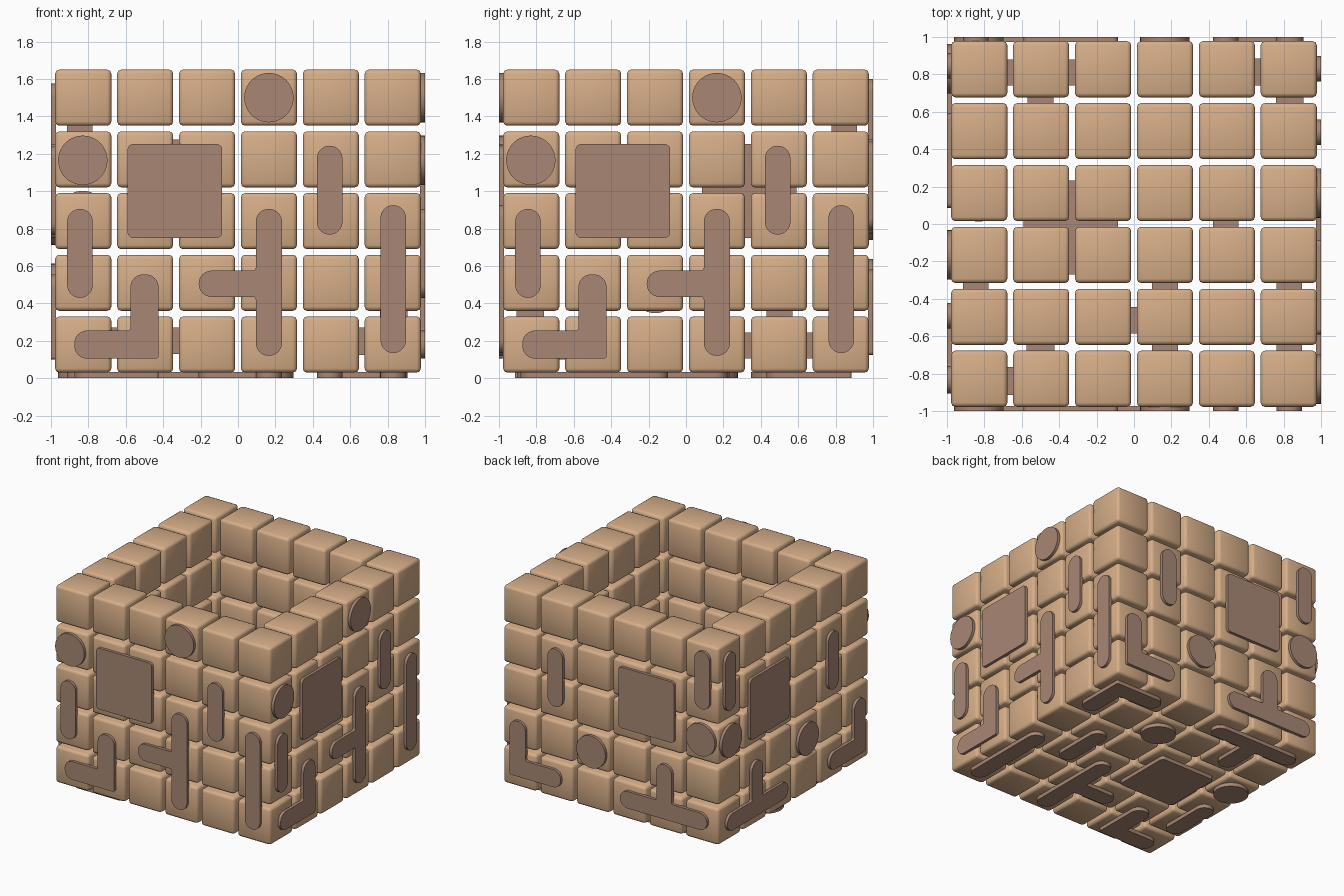
import bpy, bmesh, math
from mathutils import Vector

if "Cube" in bpy.data.objects:
    bpy.data.objects.remove(bpy.data.objects["Cube"])


def material(name, rgb):
    m = bpy.data.materials.new(name)
    m.diffuse_color = (*rgb, 1)
    m.use_nodes = True
    m.node_tree.nodes["Principled BSDF"].inputs["Base Color"].default_value = m.diffuse_color
    return m


TAN = material("tan_block", (0.672, 0.423, 0.246))
BROWN = material("brown_plate", (0.395, 0.243, 0.178))


# --- Rounded blocks: an open box, one block thick, 6 x 6 x 5 ---
def block_mesh():
    bm = bmesh.new()
    bmesh.ops.create_cube(bm, size=0.30)
    bmesh.ops.bevel(bm, geom=bm.edges[:], offset=0.022, segments=2, profile=0.5,
                    affect='EDGES')
    me = bpy.data.meshes.new("block")
    bm.to_mesh(me)
    bm.free()
    for p in me.polygons:
        p.use_smooth = True
    me.materials.append(TAN)
    return me


BLOCK = block_mesh()
for k in range(5):
    for j in range(6):
        for i in range(6):
            if k == 0 or i in (0, 5) or j in (0, 5):
                kind = "floor_block" if k == 0 else "wall_block"
                ob = bpy.data.objects.new(kind, BLOCK)
                ob.location = ((i - 2.5) * 0.331, (j - 2.5) * 0.331, 0.18 + 0.33 * k)
                bpy.context.collection.objects.link(ob)


# --- Flat plate outlines as corners (u, v, radius) ---
def rect(u0, u1, v0, v1, r):
    return [(u0, v0, r), (u1, v0, r), (u1, v1, r), (u0, v1, r)]


def disc(u, v, r=0.132):
    return rect(u - r, u + r, v - r, v + r, r)


def bar(u, v0, v1, w=0.068):
    return rect(u - w, u + w, v0, v1, w)


R, S = 0.069, 0.015      # round end and tight corner
SQUARE = ("square_plate", rect(-0.59, -0.085, 0.75, 1.252, 0.03))
FRONT = [
    SQUARE,
    ("disc_plate", disc(0.165, 1.5)),
    ("disc_plate", disc(-0.83, 1.165)),
    ("bar_plate", bar(0.49, 0.768, 1.243)),
    ("bar_plate", bar(-0.845, 0.43, 0.905)),
    ("long_bar_plate", bar(0.83, 0.135, 0.925)),
    ("tee_plate", [(0.095, 0.12, R), (0.235, 0.12, R), (0.235, 0.905, R), (0.095, 0.905, R),
                   (0.095, 0.575, S), (-0.21, 0.575, R), (-0.21, 0.435, R), (0.095, 0.435, S)]),
    ("elbow_plate", [(-0.875, 0.105, R), (-0.425, 0.105, S), (-0.425, 0.555, R),
                     (-0.575, 0.555, R), (-0.575, 0.255, S), (-0.875, 0.255, R)]),
]
FOOT = [
    ("elbow_plate", [(0.905, 0.1, S), (0.905, 0.555, R), (0.76, 0.555, R),
                     (0.76, 0.245, S), (0.44, 0.245, R), (0.44, 0.1, R)]),
    ("tee_plate", [(-0.89, 0.105, R), (-0.1, 0.105, R), (-0.1, 0.245, R), (-0.43, 0.245, S),
                   (-0.43, 0.555, R), (-0.57, 0.555, R), (-0.57, 0.245, S), (-0.89, 0.245, R)]),
]
BACK = FOOT + [
    SQUARE,
    ("disc_plate", disc(0.165, 0.48)),
    ("disc_plate", disc(-0.83, 0.845)),
    ("bar_plate", bar(-0.845, 1.10, 1.575)),
    ("bar_plate", bar(0.49, 0.765, 1.24)),
]


def rounded(corners, steps=10):
    """Replace each right-angle corner by an arc of its own radius."""
    pts = []
    n = len(corners)
    for i, (u, v, r) in enumerate(corners):
        p = Vector((u, v))
        a = (Vector(corners[i - 1][:2]) - p).normalized()
        b = (Vector(corners[(i + 1) % n][:2]) - p).normalized()
        centre = p + (a + b) * r
        for s in range(steps + 1):
            t = math.pi / 2 * s / steps
            q = centre - b * r * math.cos(t) - a * r * math.sin(t)
            pts.append(q)
    clean = []
    for q in pts:
        if not clean or (q - clean[-1]).length > 0.0015:
            clean.append(q)
    if (clean[0] - clean[-1]).length <= 0.0015:
        clean.pop()
    return clean


def plate(name, corners, place, inner=0.972):
    bm = bmesh.new()
    pts = rounded(corners)
    outer = [bm.verts.new(place(q.x, q.y, 1.0)) for q in pts]
    back = [bm.verts.new(place(q.x, q.y, inner)) for q in pts]
    bm.faces.new(outer)
    bm.faces.new(back[::-1])
    for i in range(len(pts)):
        bm.faces.new((outer[i - 1], back[i - 1], back[i], outer[i]))
    bmesh.ops.recalc_face_normals(bm, faces=bm.faces[:])
    me = bpy.data.meshes.new(name)
    bm.to_mesh(me)
    bm.free()
    me.materials.append(BROWN)
    ob = bpy.data.objects.new(name, me)
    bpy.context.collection.objects.link(ob)
    bpy.ops.object.select_all(action='DESELECT')
    ob.select_set(True)
    bpy.context.view_layer.objects.active = ob
    bpy.ops.object.shade_smooth_by_angle(angle=math.radians(40))


# --- Plates on each side and underneath ---
SIDES = [
    ("front", FRONT, lambda u, v, d: (u, -d, v)),
    ("right", FRONT, lambda u, v, d: (d, u, v)),
    ("back", BACK, lambda u, v, d: (u, d, v + 0.025)),
    ("left", BACK, lambda u, v, d: (-d, -u, v)),
    ("bottom", FRONT, lambda u, v, d: (u, v - 1.02, (1 - d) * 1.15)),
    ("bottom_rear", FOOT, lambda u, v, d: (u, 0.985 - v, (1 - d) * 1.15)),
]
for side, shapes, place in SIDES:
    for name, corners in shapes:
        plate(side + "_" + name, corners, place)
